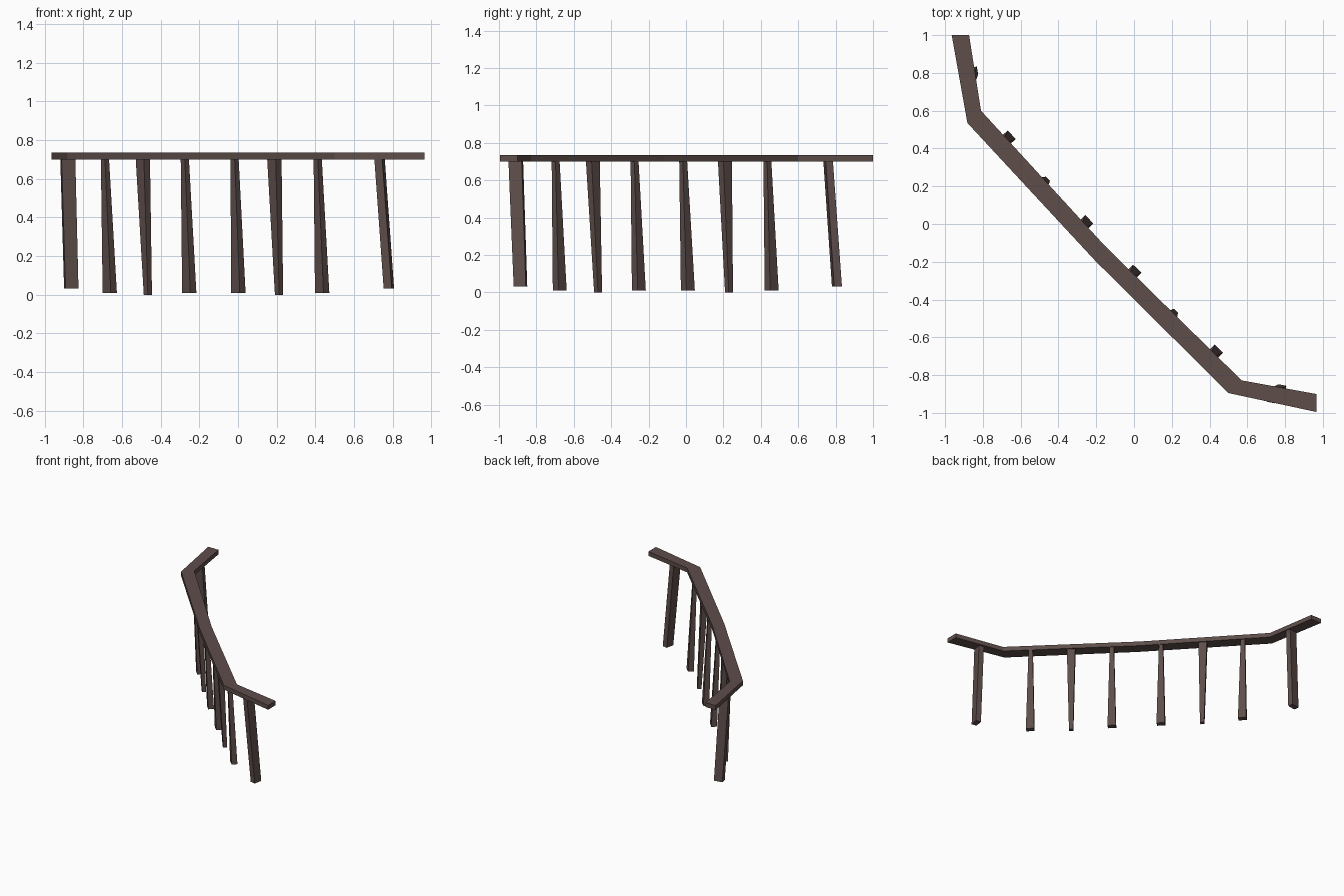
import bpy, bmesh
from mathutils import Vector

if "Cube" in bpy.data.objects:
    bpy.data.objects.remove(bpy.data.objects["Cube"])

wood = bpy.data.materials.new("dark_wood")
wood.diffuse_color = (0.11, 0.075, 0.068, 1)
wood.use_nodes = True
wood.node_tree.nodes["Principled BSDF"].inputs["Base Color"].default_value = wood.diffuse_color


def loft(name, rings, closed=False):
    """Skin a list of four-cornered rings into a capped solid."""
    bm = bmesh.new()
    vs = [[bm.verts.new(p) for p in ring] for ring in rings]
    for a, b in zip(vs, vs[1:]):
        for i in range(4):
            j = (i + 1) % 4
            bm.faces.new((a[i], a[j], b[j], b[i]))
    bm.faces.new(vs[0])
    bm.faces.new(vs[-1][::-1])
    bmesh.ops.recalc_face_normals(bm, faces=bm.faces)
    me = bpy.data.meshes.new(name)
    bm.to_mesh(me)
    bm.free()
    me.materials.append(wood)
    ob = bpy.data.objects.new(name, me)
    bpy.context.collection.objects.link(ob)
    return ob


# Handrail: outer and inner edge of the bent plank
Z0, Z1 = 0.70, 0.735
outer = [(-0.965, 1.0), (-0.882, 0.535), (-0.205, -0.195), (0.50, -0.895), (0.965, -0.995)]
inner = [(-0.873, 1.0), (-0.81, 0.60), (-0.155, -0.115), (0.57, -0.828), (0.965, -0.90)]
loft("handrail", [[(*o, Z0), (*i, Z0), (*i, Z1), (*o, Z1)] for o, i in zip(outer, inner)])


# Posts: leaning, tapered, turned to follow the rail
def post(name, top, bottom, along, size_top, size_bottom, z):
    t = Vector((*along, 0)).normalized()
    n = Vector((-t.y, t.x, 0))
    rings = []
    for c, (w, d), h in ((bottom, size_bottom, z), (top, size_top, Z0 + 0.002)):
        c = Vector((*c, h))
        rings.append([c + t * w / 2 * a + n * d / 2 * b
                      for a, b in ((-1, -1), (1, -1), (1, 1), (-1, 1))])
    loft(name, rings)


wide, thin = (0.062, 0.043), (0.031, 0.029)
left, right = (0.68, -0.73), (0.705, -0.70)
middle = [
    ((-0.688, 0.435), (-0.663, 0.458), left, False),
    ((-0.492, 0.208), (-0.466, 0.230), left, True),
    ((-0.275, -0.015), (-0.252, 0.010), left, False),
    ((-0.018, -0.275), (0.002, -0.252), right, False),
    ((0.188, -0.498), (0.212, -0.470), right, True),
    ((0.412, -0.697), (0.435, -0.675), right, False),
]
for k, (top, bot, along, flipped) in enumerate(middle, 1):
    a, b = (wide, thin) if flipped else (thin, wide)
    post(f"rail_post_{k}", top, bot, along, a, b, 0.0 if flipped else 0.01)

# Thicker end posts
post("end_post_left", (-0.88, 0.76), (-0.862, 0.807), (0.085, -0.465),
     (0.039, 0.072), (0.042, 0.068), 0.032)
post("end_post_right", (0.732, -0.91), (0.78, -0.885), (0.465, -0.09),
     (0.041, 0.072), (0.042, 0.066), 0.032)
